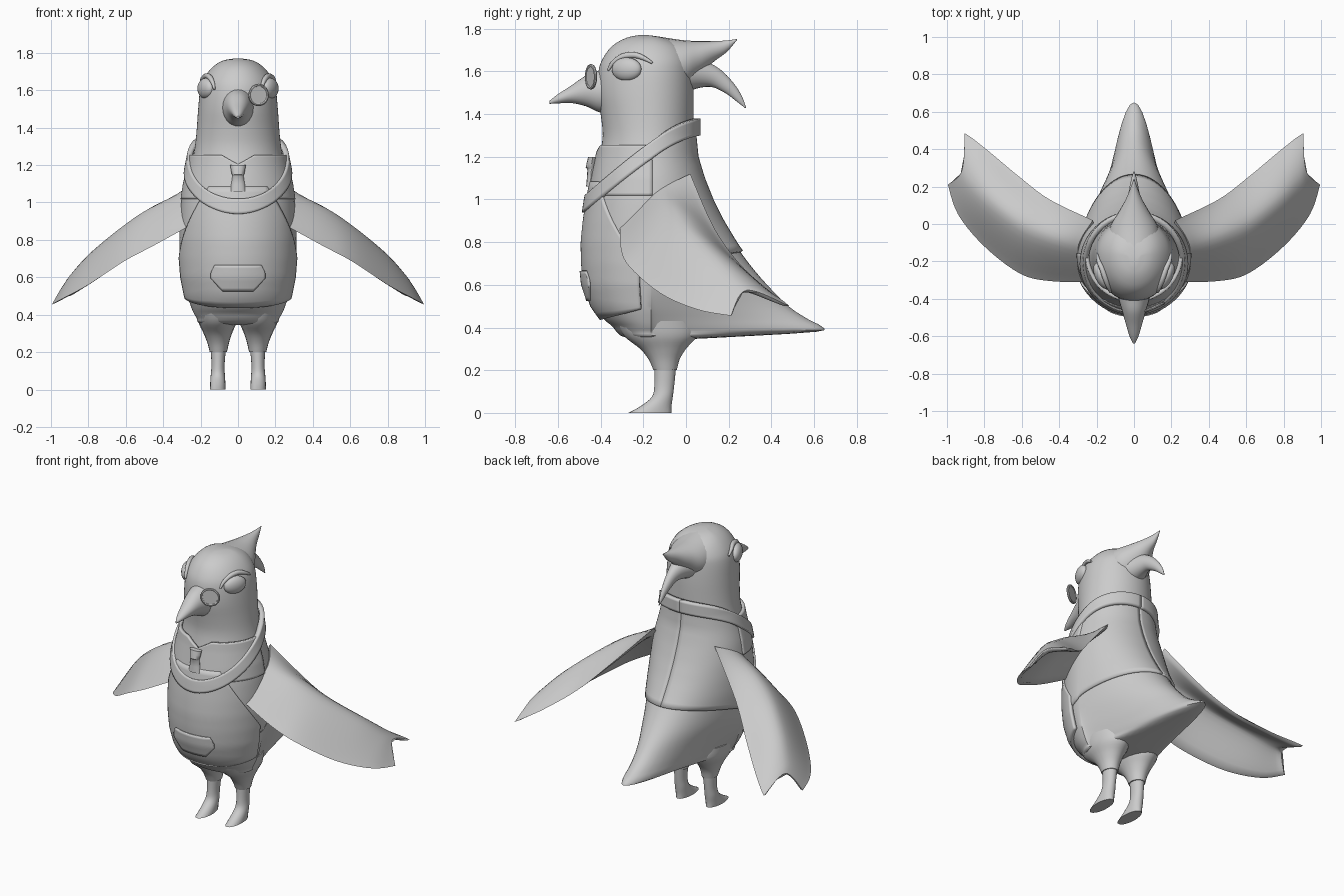
import bpy, math
from math import sin, cos, pi
from mathutils import Vector, Matrix

if "Cube" in bpy.data.objects:
    bpy.data.objects.remove(bpy.data.objects["Cube"])

grey = bpy.data.materials.new("light_grey")
grey.diffuse_color = (0.6, 0.6, 0.6, 1)
grey.use_nodes = True
grey.node_tree.nodes["Principled BSDF"].inputs["Base Color"].default_value = grey.diffuse_color


def finish(ob, angle=40):
    ob.data.materials.clear()
    ob.data.materials.append(grey)
    bpy.ops.object.select_all(action='DESELECT')
    ob.select_set(True)
    bpy.context.view_layer.objects.active = ob
    bpy.ops.object.mode_set(mode='EDIT')
    bpy.ops.mesh.select_all(action='SELECT')
    bpy.ops.mesh.normals_make_consistent(inside=False)
    bpy.ops.object.mode_set(mode='OBJECT')
    bpy.ops.object.shade_smooth_by_angle(angle=math.radians(angle))
    return ob


def grid(name, rows, closed=False, caps=False, thick=0, angle=40):
    """Skin a list of equally long point rows."""
    n = len(rows[0])
    verts = [tuple(p) for r in rows for p in r]
    faces = [(i * n + j, i * n + (j + 1) % n, (i + 1) * n + (j + 1) % n, (i + 1) * n + j)
             for i in range(len(rows) - 1) for j in range(n if closed else n - 1)]
    if caps:
        faces += [tuple(range(n)), tuple(range(len(verts) - n, len(verts)))]
    me = bpy.data.meshes.new(name)
    me.from_pydata(verts, [], faces)
    ob = bpy.data.objects.new(name, me)
    bpy.context.collection.objects.link(ob)
    finish(ob, angle)
    if thick:
        m = ob.modifiers.new("thickness", 'SOLIDIFY')
        m.thickness, m.offset = thick, -1
    return ob


def spline(pts, t):
    """Catmull-Rom through tuples, t in 0..len-1."""
    i = min(int(t), len(pts) - 2)
    f = t - i
    p = [Vector(pts[max(0, min(len(pts) - 1, i + k))]) for k in (-1, 0, 1, 2)]
    return 0.5 * (2 * p[1] + (p[2] - p[0]) * f + (2 * p[0] - 5 * p[1] + 4 * p[2] - p[3]) * f * f
                  + (3 * p[1] - p[0] - 3 * p[2] + p[3]) * f ** 3)


def smooth_rows(pts, steps):
    return [spline(pts, i / steps) for i in range((len(pts) - 1) * steps + 1)]


# Body sections: z, front y, back y, half width, tail pointedness
BODY = [(1.77, -.22, -.18, .02, 1), (1.757, -.28, -.1, .085, 1), (1.72, -.345, -.02, .14, 1),
        (1.66, -.39, .02, .185, 1), (1.6, -.41, .03, .203, 1), (1.5, -.415, .035, .213, 1),
        (1.4, -.40, .035, .22, 1), (1.3, -.39, .035, .23, 1), (1.2, -.405, .045, .25, 1),
        (1.1, -.425, .075, .275, 1), (1.0, -.445, .115, .29, 1.05), (.9, -.46, .165, .297, 1.15),
        (.8, -.47, .225, .3, 1.3), (.7, -.468, .295, .298, 1.55), (.6, -.458, .38, .29, 1.95),
        (.5, -.425, .48, .27, 2.7), (.44, -.385, .57, .25, 3.2), (.405, -.345, .635, .235, 3.4),
        (.38, -.325, .61, .22, 3.2), (.355, -.29, .2, .205, 1.6), (.345, -.2, .0, .1, 1)]


def section(z):
    for a, b in zip(BODY, BODY[1:]):
        if z >= b[0]:
            f = (a[0] - z) / (a[0] - b[0])
            return [p + (q - p) * f for p, q in zip(a, b)]
    return BODY[-1]


def on_body(z, a, off=0, s=None):
    """Point on the body; angle 0 faces front, pi faces back."""
    z, yf, yb, w, k = s or section(z)
    cy = min(max(-.165, yf + .02), yb - .01)
    c = cos(a)
    y = cy - (cy - yf) * c if c > 0 else cy + (yb - cy) * (-c) ** k
    return Vector((w * sin(a) + off * sin(a), y - off * c, z))


def patch(name, a0, a1, lo, hi, off, thick, na=48, nz=20):
    """Cloth panel lying over the body between two height functions."""
    rows = []
    for j in range(nz + 1):
        row = []
        for i in range(na + 1):
            a = a0 + (a1 - a0) * i / na
            row.append(on_body(lo(a) + (hi(a) - lo(a)) * j / nz, a, off))
        rows.append(row)
    return grid(name, rows, thick=thick)


def tube(name, secs, steps=5, n=24, angle=40):
    """Loft of upright oval sections along y: y, bottom z, top z, half width."""
    rows = [[(w * sin(2 * pi * i / n), y, (lo + hi) / 2 + (hi - lo) / 2 * cos(2 * pi * i / n))
             for i in range(n)] for y, lo, hi, w in smooth_rows(secs, steps)]
    return grid(name, rows, True, True, angle=angle)


def column(name, secs, steps=4, n=20, angle=40):
    """Loft of flat oval sections along z: z, centre x, half width, front y, back y."""
    rows = [[(cx + w * sin(2 * pi * i / n), (f + b) / 2 + (b - f) / 2 * cos(2 * pi * i / n), z)
             for i in range(n)] for z, cx, w, f, b in smooth_rows(secs, steps)]
    return grid(name, rows, True, True, angle=angle)


def sweep(name, path, r, n=10):
    """Round cord along a path of points, thin at both ends."""
    rows = []
    pts = smooth_rows(path, 5)
    for i, p in enumerate(pts):
        d = (pts[min(i + 1, len(pts) - 1)] - pts[max(i - 1, 0)]).normalized()
        u = d.orthogonal().normalized() if i == 0 else (u - d * u.dot(d)).normalized()
        v = d.cross(u)
        q = r * (.35 + .65 * sin(pi * i / (len(pts) - 1)))
        rows.append([p + q * (u * cos(2 * pi * k / n) + v * sin(2 * pi * k / n)) for k in range(n)])
    return grid(name, rows, True, True, angle=60)


# Body with head and tail
N = 64
grid("body", [[on_body(0, 2 * pi * i / N, 0, s) for i in range(N)] for s in smooth_rows(BODY, 3)],
     True, True, angle=50)

# Crest feathers and beak
tube("crest_top", [(-.14, 1.5, 1.765, .15), (-.02, 1.51, 1.747, .13), (.06, 1.58, 1.742, .085),
                   (.13, 1.645, 1.742, .045), (.19, 1.69, 1.745, .02), (.24, 1.748, 1.752, .002)])
crest = [(-.02, 1.59, .09, .1), (.07, 1.588, .066, .06), (.14, 1.568, .046, .036),
         (.205, 1.52, .03, .022), (.25, 1.47, .017, .012), (.28, 1.428, .002, .002)]
rows, pts = [], smooth_rows(crest, 5)
for i, (y, z, h, w) in enumerate(pts):
    p, q = pts[max(i - 1, 0)], pts[min(i + 1, len(pts) - 1)]
    d = Vector((0, q[0] - p[0], q[1] - p[1])).normalized()
    up = Vector((0, -d.z, d.y))
    rows.append([Vector((w * sin(2 * pi * k / 20), y, z)) + up * h * cos(2 * pi * k / 20) for k in range(20)])
grid("crest_lower", rows, True, True)
tube("beak", [(-.37, 1.405, 1.615, .085), (-.41, 1.41, 1.603, .08), (-.47, 1.437, 1.58, .062),
              (-.54, 1.452, 1.532, .042), (-.6, 1.45, 1.493, .024), (-.64, 1.448, 1.462, .005)])

# Clothes
collar_top = lambda a: 1.20 - .18 * cos(a) + .07 * sin(a) ** 2
patch("jacket", -pi, pi, lambda a: .66 - .1 * cos(a), lambda a: collar_top(a) - .03, .014, .02, 72)
patch("jacket_collar", -pi, pi, lambda a: collar_top(a) - .08, collar_top, .034, .03, 72, 6)
patch("shirt_front", -1.6, 1.6, lambda a: 1.02, lambda a: 1.255 - .05 * max(0, 1 - abs(a) / .35), .02, .02)
patch("apron", -1.4, 1.4, lambda a: .435 + .05 * (a / 1.4) ** 2,
      lambda a: 1.085 - .45 * max(0, abs(a) - .55), .024, .02, 56)
patch("apron_pocket", -.47, .47, lambda a: .525 + .07 * max(0, abs(a) - .28) / .19,
      lambda a: .665 - .045 * max(0, abs(a) - .40) / .07, .034, .012, 24, 8)
column("tie", [(1.06, 0, .042, -.468, -.43), (1.14, 0, .03, -.462, -.425), (1.15, 0, .033, -.47, -.42),
               (1.2, 0, .042, -.458, -.415)], 2, 12)

# Monocle on one side
turn = Matrix.Translation((.11, -.445, 1.575)) @ Matrix.Rotation(math.radians(24), 4, 'Z') \
    @ Matrix.Rotation(pi / 2, 4, 'X')
bpy.ops.mesh.primitive_torus_add(major_radius=.052, minor_radius=.008, major_segments=32, minor_segments=8)
ring = bpy.context.object
ring.name, ring.matrix_world = "monocle_ring", turn
finish(ring)
bpy.ops.mesh.primitive_cylinder_add(vertices=32, radius=.05, depth=.008)
lens = bpy.context.object
lens.name, lens.matrix_world = "monocle_lens", turn
finish(lens)

# Wing stations: leading edge, crown, trailing edge
WING = [((.25, -.31, .88), (.30, -.13, 1.04), (.22, .02, 1.12)),
        ((.45, -.305, .77), (.47, -.07, .97), (.45, .13, .87)),
        ((.61, -.265, .685), (.62, .0, .87), (.61, .25, .70)),
        ((.80, -.12, .56), (.79, .13, .73), (.76, .375, .585)),
        ((.94, .05, .485), (.89, .23, .62), (.86, .455, .525)),
        ((.995, .21, .455), (.92, .285, .575), (.905, .485, .50))]
flat = [sum((tuple(p) for p in s), ()) for s in WING]

for side, tag in ((1, "right"), (-1, "left")):
    mx = lambda p: Vector((p[0] * side, p[1], p[2]))
    # Wing: cupped blade with a rounded, notched tip
    top, rows = [], []
    for s in smooth_rows(flat, 5):
        three = [s[0:3], s[3:6], s[6:9]]
        top.append([spline(three, 2 * j / 16) for j in range(17)])
    for i, r in enumerate(top):
        fade = math.sqrt(max(0, 1 - (i / (len(top) - 1)) ** 4))
        low = []
        for j in range(15, 0, -1):
            du = top[min(i + 1, len(top) - 1)][j] - top[max(i - 1, 0)][j]
            nrm = du.cross(r[j + 1] - r[j - 1]).normalized()
            low.append(r[j] - nrm * (.008 + .042 * sin(pi * j / 16) * fade))
        rows.append([mx(p) for p in r + low])
    grid(tag + "_wing", rows, True, True, angle=60)

    # Trouser leg and foot
    column(tag + "_leg", [(.43, side * .11, .115, -.33, .05), (.36, side * .11, .102, -.29, .05),
                          (.3, side * .108, .076, -.215, .0), (.25, side * .106, .058, -.175, -.03),
                          (.2, side * .105, .046, -.152, -.043)])
    column(tag + "_foot", [(.22, side * .105, .041, -.148, -.046), (.13, side * .107, .035, -.148, -.055),
                           (.075, side * .108, .038, -.16, -.062), (.03, side * .108, .041, -.215, -.068),
                           (.0, side * .108, .042, -.27, -.068)])

    # Eye and heavy brow
    bpy.ops.mesh.primitive_uv_sphere_add(segments=24, ring_count=14, radius=1)
    eye = bpy.context.object
    eye.name = tag + "_eye"
    eye.matrix_world = Matrix.Translation((side * .172, -.278, 1.61)) \
        @ Matrix.Rotation(side * math.radians(-25), 4, 'Z') @ Matrix.Diagonal((.036, .075, .055, 1))
    finish(eye)
    brow = [on_body(z, math.radians(a), .008) for a, z in
            ((37, 1.605), (43, 1.642), (55, 1.67), (70, 1.676), (82, 1.662), (92, 1.64))]
    sweep(tag + "_brow", [mx(p) for p in brow], .015)
